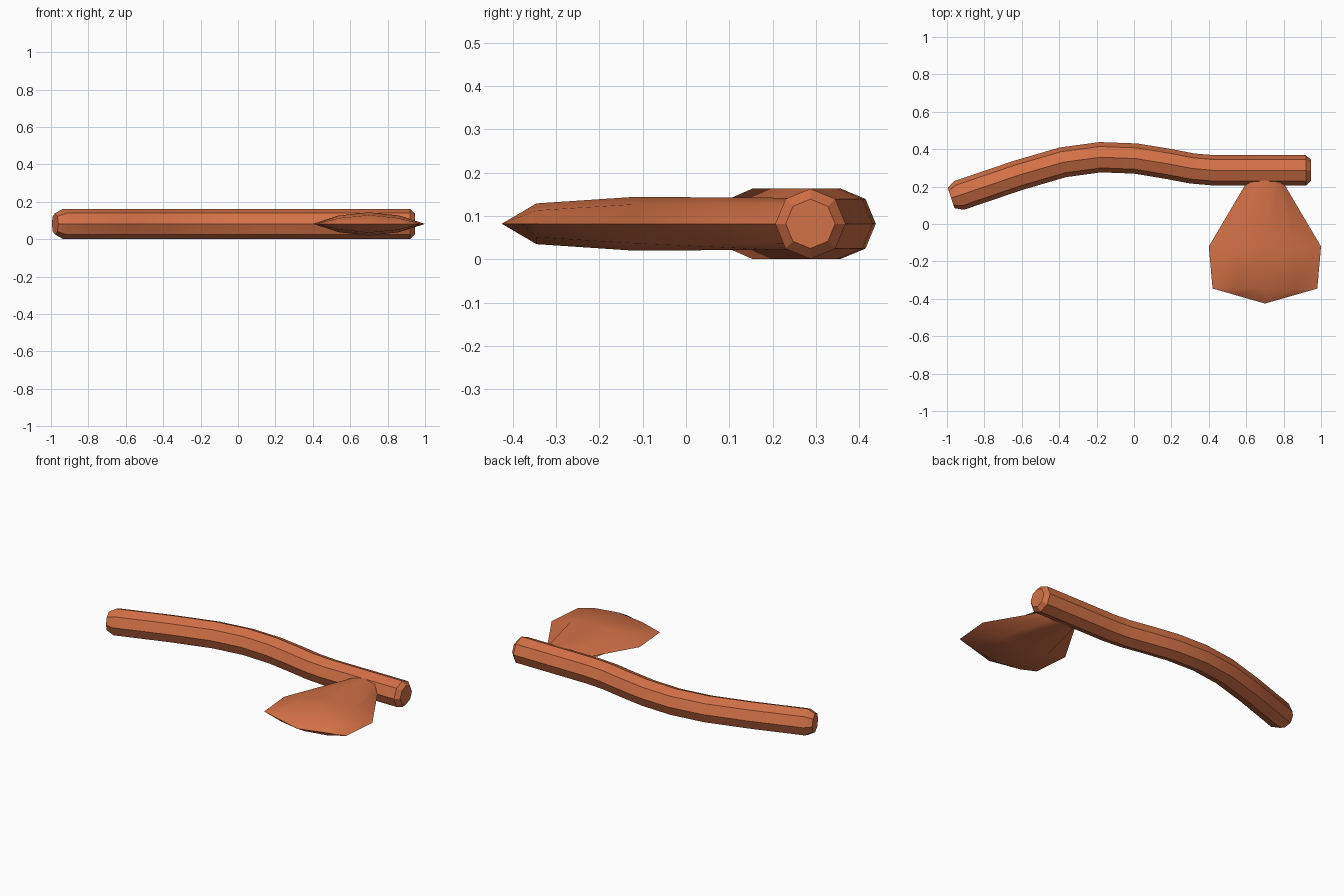
import bpy, bmesh, math
from mathutils import Vector

if "Cube" in bpy.data.objects:
    bpy.data.objects.remove(bpy.data.objects["Cube"])

MID_Z = 0.082
clay = bpy.data.materials.new("orange_clay")
clay.use_nodes = True
COLOUR = (0.65, 0.165, 0.062, 1)
clay.diffuse_color = COLOUR
clay.node_tree.nodes["Principled BSDF"].inputs["Base Color"].default_value = COLOUR


def loft(name, rings, sharp_angle):
    """Skin a list of equal-length rings and cap both ends."""
    bm = bmesh.new()
    loops = [[bm.verts.new(p) for p in ring] for ring in rings]
    n = len(loops[0])
    for a, b in zip(loops, loops[1:]):
        for i in range(n):
            j = (i + 1) % n
            bm.faces.new((a[i], a[j], b[j], b[i]))
    bm.faces.new(loops[0])
    bm.faces.new(loops[-1])
    bmesh.ops.remove_doubles(bm, verts=bm.verts, dist=0.0005)
    bmesh.ops.recalc_face_normals(bm, faces=bm.faces)
    mesh = bpy.data.meshes.new(name)
    bm.to_mesh(mesh)
    bm.free()
    obj = bpy.data.objects.new(name, mesh)
    bpy.context.collection.objects.link(obj)
    mesh.materials.append(clay)
    bpy.ops.object.select_all(action='DESELECT')
    obj.select_set(True)
    bpy.context.view_layer.objects.active = obj
    bpy.ops.object.shade_smooth_by_angle(angle=math.radians(sharp_angle))
    return obj


# Curved eight-sided handle with chamfered ends: (x, y, radius)
path = [(-0.978, 0.139, 0.057), (-0.935, 0.153, 0.081), (-0.62, 0.26, 0.081),
        (-0.38, 0.33, 0.081), (-0.18, 0.357, 0.081), (0.01, 0.35, 0.081),
        (0.185, 0.321, 0.081), (0.31, 0.297, 0.081), (0.425, 0.287, 0.081),
        (0.92, 0.287, 0.081), (0.945, 0.287, 0.057)]
centres = [Vector((x, y, MID_Z)) for x, y, r in path]
handle_rings = []
for i, c in enumerate(centres):
    tangent = (centres[min(i + 1, len(path) - 1)] - centres[max(i - 1, 0)]).normalized()
    side = Vector((-tangent.y, tangent.x, 0))
    r = path[i][2]
    angles = [math.tau * k / 8 for k in range(8)]
    handle_rings.append([c + side * r * math.cos(a) + Vector((0, 0, r * math.sin(a)))
                         for a in angles])
loft("handle", handle_rings, 30)

# Flaring stone head: (y, half width, shoulder width, shoulder height, ridge height)
BLADE_X = 0.7
sections = [(0.27, 0.085, 0.06, 0.045, 0.059),
            (0.21, 0.105, 0.08, 0.045, 0.060),
            (-0.12, 0.30, 0.16, 0.045, 0.062),
            (-0.345, 0.28, 0.16, 0.031, 0.047)]
head_rings = []
for y, w, s, h, c in sections:
    outline = [(w, 0), (s, h), (0, c), (-s, h), (-w, 0), (-s, -h), (0, -c), (s, -h)]
    head_rings.append([(BLADE_X + x, y, MID_Z + z) for x, z in outline])
# Cutting edge: upper and lower faces meet on a shallow vee
tip_y, corner_y, w = -0.425, -0.345, 0.28
edge = [(BLADE_X + x, tip_y + (corner_y - tip_y) * abs(x) / w, MID_Z)
        for x in (w, 0.16, 0, -0.16, -w, -0.16, 0, 0.16)]
bm_rings = head_rings + [edge]


def loft_head():
    """Skin the head, letting the last ring collapse into the sharp edge."""
    bm = bmesh.new()
    loops = [[bm.verts.new(p) for p in ring] for ring in bm_rings[:-1]]
    rim = [bm.verts.new(p) for p in edge[1:4]]
    last = [loops[-1][0], rim[0], rim[1], rim[2], loops[-1][4], rim[2], rim[1], rim[0]]
    loops.append(last)
    for a, b in zip(loops, loops[1:]):
        for i in range(8):
            j = (i + 1) % 8
            corners = list(dict.fromkeys((a[i], a[j], b[j], b[i])))
            bm.faces.new(corners)
    bm.faces.new(loops[0])
    bmesh.ops.recalc_face_normals(bm, faces=bm.faces)
    mesh = bpy.data.meshes.new("axe_head")
    bm.to_mesh(mesh)
    bm.free()
    obj = bpy.data.objects.new("axe_head", mesh)
    bpy.context.collection.objects.link(obj)
    mesh.materials.append(clay)
    bpy.ops.object.select_all(action='DESELECT')
    obj.select_set(True)
    bpy.context.view_layer.objects.active = obj
    bpy.ops.object.shade_smooth_by_angle(angle=math.radians(40))


loft_head()
